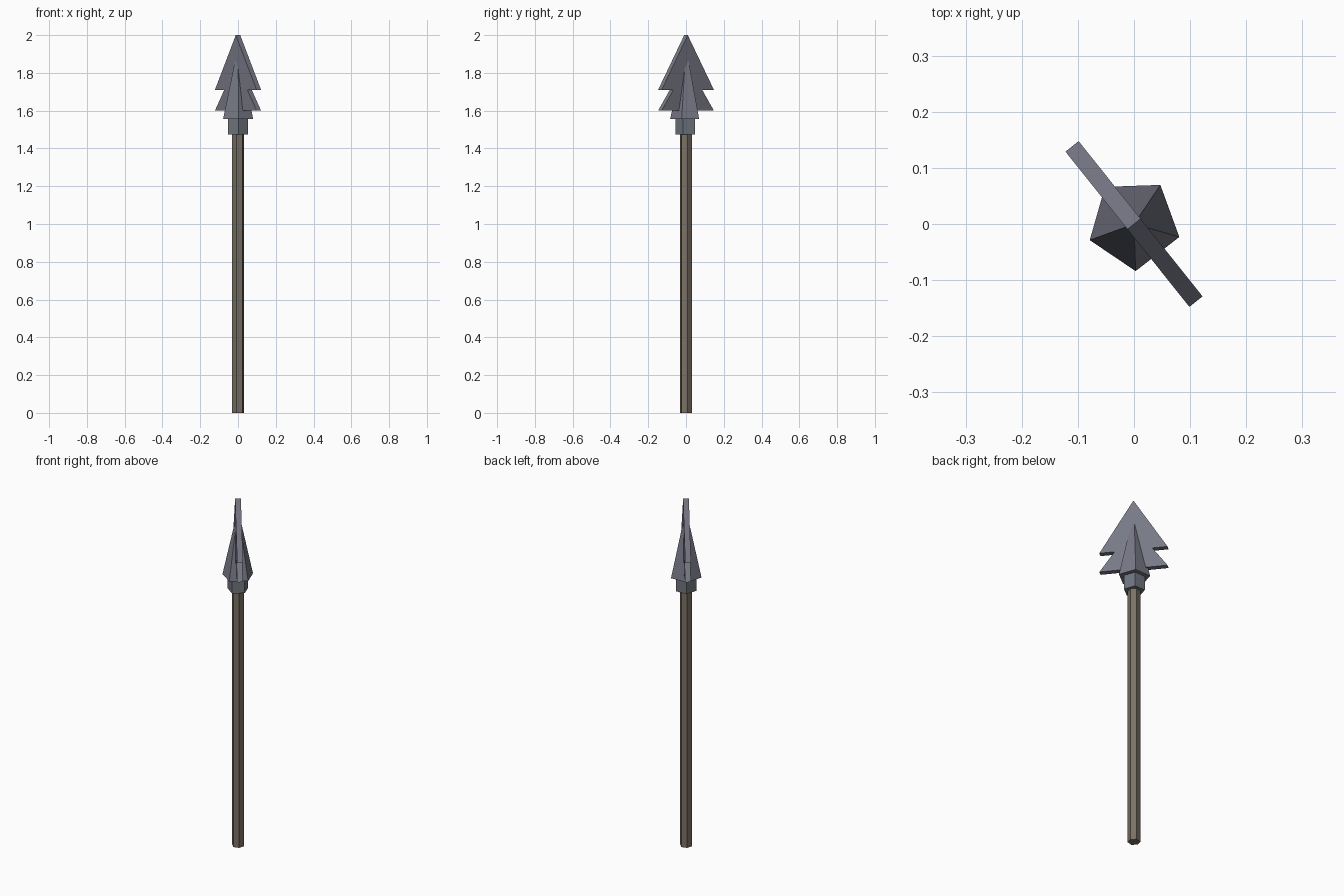
import bpy, bmesh, math
from mathutils import Matrix

if "Cube" in bpy.data.objects:
    bpy.data.objects.remove(bpy.data.objects["Cube"])


def material(name, rgb):
    m = bpy.data.materials.new(name)
    m.diffuse_color = (*rgb, 1)
    m.use_nodes = True
    m.node_tree.nodes["Principled BSDF"].inputs["Base Color"].default_value = m.diffuse_color
    return m


STEEL = material("blue grey steel", (0.185, 0.19, 0.235))
COLLAR = material("collar steel", (0.165, 0.185, 0.215))
WOOD = material("brown wood", (0.20, 0.165, 0.13))


def finish(name, bm, mat):
    bmesh.ops.recalc_face_normals(bm, faces=bm.faces)
    mesh = bpy.data.meshes.new(name)
    bm.to_mesh(mesh)
    bm.free()
    mesh.materials.append(mat)
    obj = bpy.data.objects.new(name, mesh)
    bpy.context.collection.objects.link(obj)
    return obj


def tapered(name, sides, first_angle, r0, r1, z0, z1, mat):
    """Prism or pyramid with its first corner at first_angle degrees."""
    bm = bmesh.new()
    rings = []
    for r, z in ((r0, z0), (r1, z1)):
        ring = []
        for i in range(sides if r else 1):
            a = math.radians(first_angle) + math.tau * i / sides
            ring.append(bm.verts.new((r * math.cos(a), r * math.sin(a), z)))
        rings.append(ring)
    low, high = rings
    bm.faces.new(low)
    if r1:
        bm.faces.new(high)
    for i in range(sides):
        j = (i + 1) % sides
        if r1:
            bm.faces.new((low[i], low[j], high[j], high[i]))
        else:
            bm.faces.new((low[i], low[j], high[0]))
    return finish(name, bm, mat)


# Hexagonal wooden shaft
tapered("shaft", 6, 15, 0.032, 0.032, 0.0, 1.50, WOOD)

# Five-sided collar and spike
tapered("collar", 5, -16, 0.056, 0.056, 1.475, 1.56, COLLAR)
tapered("spike", 5, -16, 0.084, 0.0, 1.555, 1.94, STEEL)

# Flat barbed blade, set diagonally across the spike
half = [(0.177, 1.71), (0.098, 1.71), (0.177, 1.60)]
outline = [(0, 2.0)] + half + [(-u, z) for u, z in reversed(half)]
bm = bmesh.new()
face = bm.faces.new([bm.verts.new((u, -0.015, z)) for u, z in outline])
ext = bmesh.ops.extrude_face_region(bm, geom=[face])
bmesh.ops.translate(bm, vec=(0, 0.03, 0),
                    verts=[g for g in ext["geom"] if isinstance(g, bmesh.types.BMVert)])
bmesh.ops.rotate(bm, verts=bm.verts, cent=(0, 0, 0),
                 matrix=Matrix.Rotation(math.radians(-51.4), 3, 'Z'))
finish("barbed_blade", bm, STEEL)
